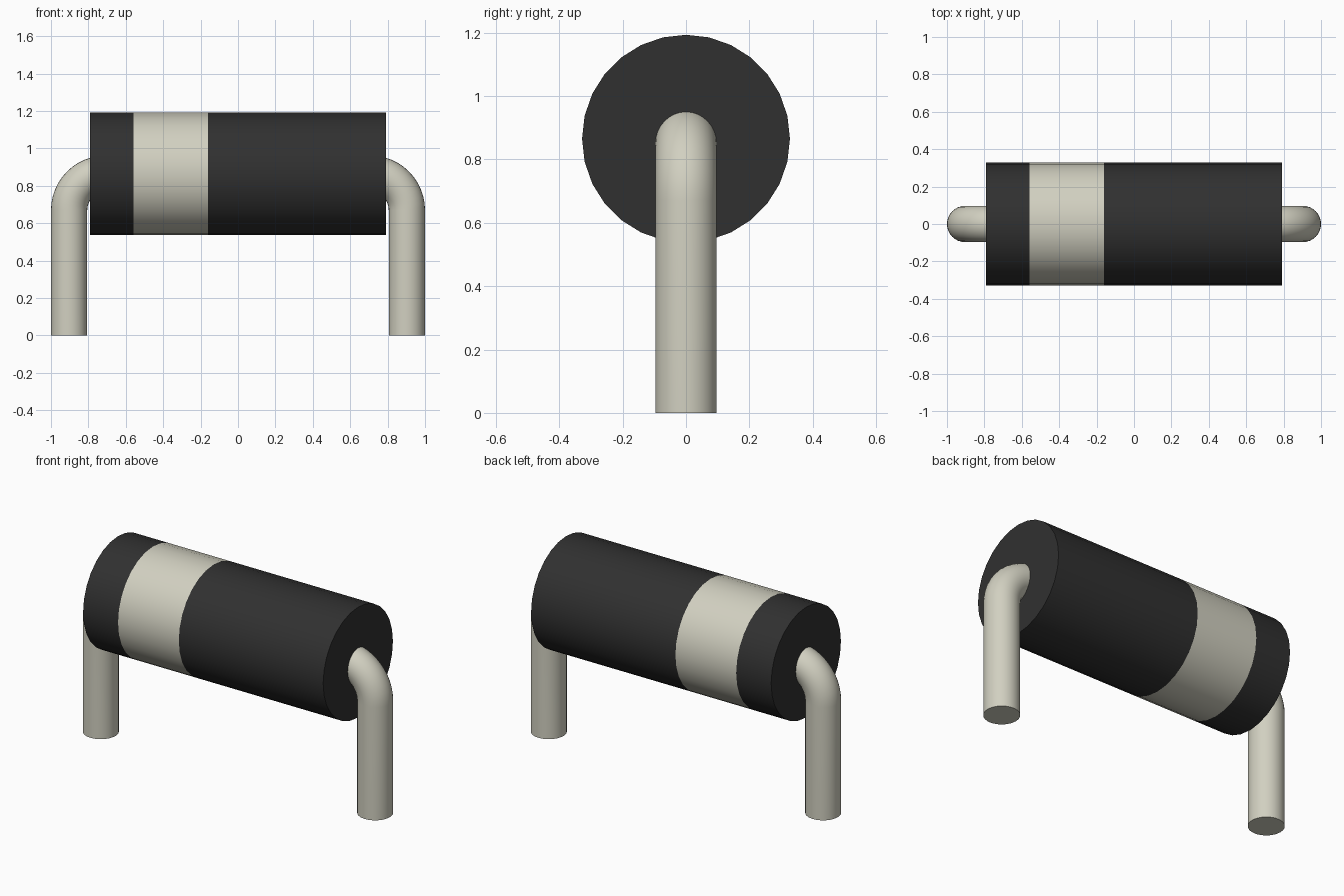
import bpy, bmesh
from math import pi, radians
from mathutils import Matrix, Vector

cube = bpy.data.objects.get("Cube")
if cube:
    bpy.data.objects.remove(cube, do_unlink=True)


def material(name, rgb):
    m = bpy.data.materials.new(name)
    m.use_nodes = True
    m.diffuse_color = (*rgb, 1)
    m.node_tree.nodes["Principled BSDF"].inputs["Base Color"].default_value = (*rgb, 1)
    return m


black = material("matte black", (0.03, 0.03, 0.03))
silver = material("warm silver", (0.64, 0.63, 0.53))


def finish(bm, name, materials):
    bmesh.ops.recalc_face_normals(bm, faces=bm.faces)
    mesh = bpy.data.meshes.new(name)
    bm.to_mesh(mesh)
    bm.free()
    for m in materials:
        mesh.materials.append(m)
    obj = bpy.data.objects.new(name, mesh)
    bpy.context.collection.objects.link(obj)
    bpy.ops.object.select_all(action="DESELECT")
    obj.select_set(True)
    bpy.context.view_layer.objects.active = obj
    bpy.ops.object.shade_smooth_by_angle(angle=radians(35))
    return obj


AXIS_Z = 0.865
HALF_BODY, BODY_RADIUS = 0.79, 0.328
BAND = (-0.56, -0.16)
LEAD_X, LEAD_RADIUS, BEND_RADIUS = 0.903, 0.097, 0.195

# Body: cylinder along x, cut at the band edges, with the band faces recoloured
bm = bmesh.new()
bmesh.ops.create_cone(bm, cap_ends=True, segments=28, radius1=BODY_RADIUS,
                      radius2=BODY_RADIUS, depth=2 * HALF_BODY,
                      matrix=Matrix.Translation((0, 0, AXIS_Z)) @ Matrix.Rotation(pi / 2, 4, "Y"))
for x in BAND:
    bmesh.ops.bisect_plane(bm, geom=bm.verts[:] + bm.edges[:] + bm.faces[:],
                           plane_co=(x, 0, 0), plane_no=(1, 0, 0))
for f in bm.faces:
    f.material_index = int(BAND[0] < f.calc_center_median().x < BAND[1])
finish(bm, "body", [black, silver])

# Leads: a disc drawn straight up, then spun through a quarter turn into the body
for name, side in (("left_lead", 1), ("right_lead", -1)):
    bm = bmesh.new()
    bmesh.ops.create_circle(bm, cap_ends=True, segments=32, radius=LEAD_RADIUS,
                            matrix=Matrix.Translation((side * LEAD_X, 0, 0)))
    rim = bm.edges[:]
    bend_z = AXIS_Z - BEND_RADIUS
    up = bmesh.ops.extrude_edge_only(bm, edges=rim)["geom"]
    bmesh.ops.translate(bm, vec=Vector((0, 0, bend_z)),
                        verts=[g for g in up if isinstance(g, bmesh.types.BMVert)])
    top = [e for e in bm.edges if all(v.co.z > bend_z - 0.001 for v in e.verts)]
    bmesh.ops.spin(bm, geom=top, cent=(side * (LEAD_X - BEND_RADIUS), 0, bend_z),
                   axis=(0, -side, 0), angle=pi / 2, steps=12)
    bmesh.ops.holes_fill(bm, edges=[e for e in bm.edges if e.is_boundary])
    finish(bm, name, [silver])
